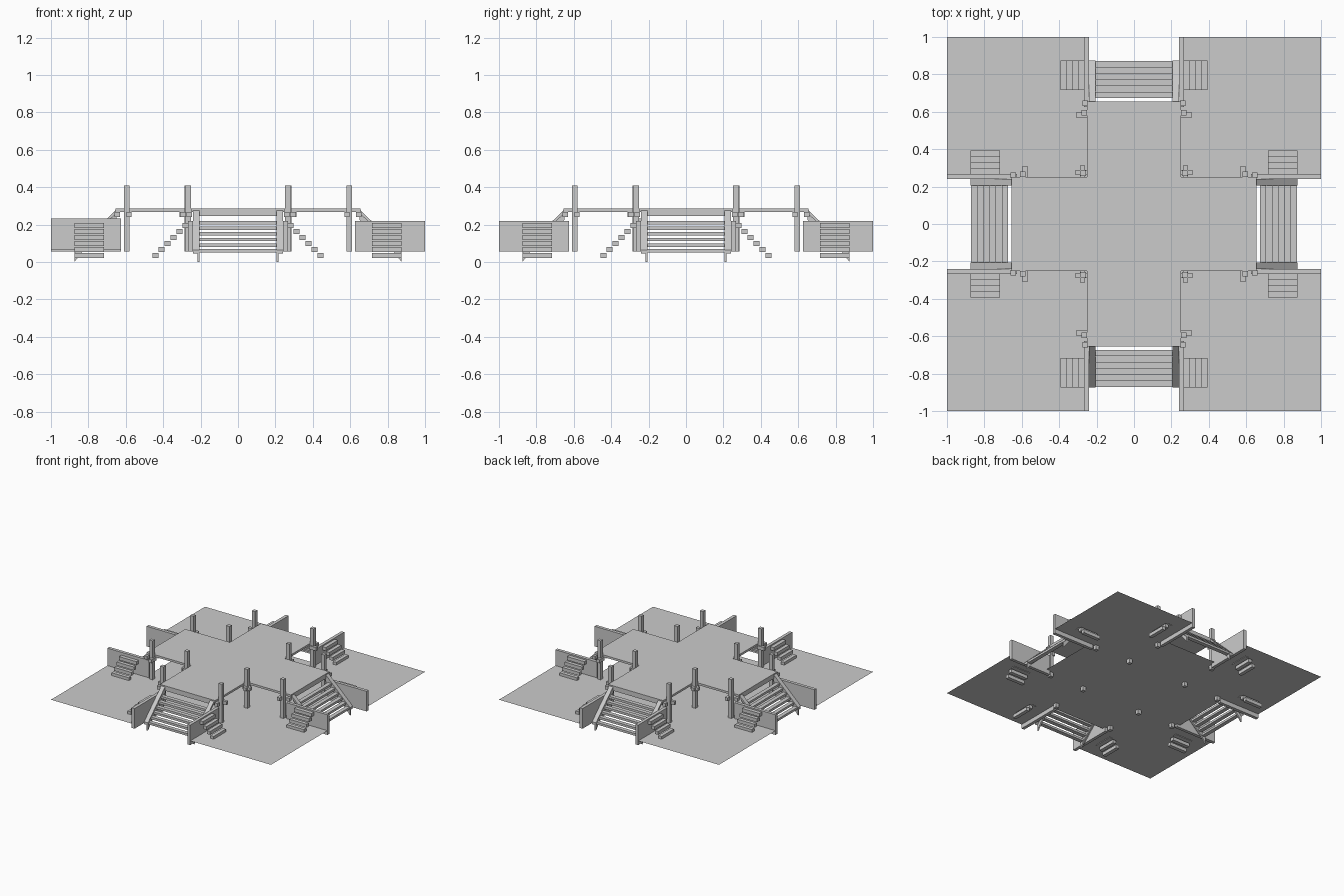
import bpy
import bmesh
import math
from mathutils import Matrix, Vector

cube = bpy.data.objects.get("Cube")
if cube:
    bpy.data.objects.remove(cube, do_unlink=True)

grey = bpy.data.materials.new("plain grey")
grey.use_nodes = True
GREY = (0.6, 0.6, 0.6, 1)
grey.diffuse_color = GREY
grey.node_tree.nodes["Principled BSDF"].inputs["Base Color"].default_value = GREY


def prism(bm, points, sweep, place=Matrix()):
    """Extrude a flat outline along a vector; a zero sweep leaves a sheet."""
    face = bm.faces.new([bm.verts.new(place @ Vector(p)) for p in points])
    if sweep is None:
        return
    moved = bmesh.ops.extrude_face_region(bm, geom=[face], use_keep_orig=True)
    verts = [g for g in moved["geom"] if isinstance(g, bmesh.types.BMVert)]
    offset = place.to_3x3() @ Vector(sweep)
    bmesh.ops.translate(bm, verts=verts, vec=offset)


def box(bm, x, y, z, place=Matrix()):
    outline = [(x[0], y[0], z[0]), (x[1], y[0], z[0]),
               (x[1], y[1], z[0]), (x[0], y[1], z[0])]
    prism(bm, outline, (0, 0, z[1] - z[0]), place)


def finish(bm, name, solid=True):
    if solid:
        bmesh.ops.recalc_face_normals(bm, faces=bm.faces)
    mesh = bpy.data.meshes.new(name)
    bm.to_mesh(mesh)
    bm.free()
    mesh.materials.append(grey)
    bpy.context.collection.objects.link(bpy.data.objects.new(name, mesh))


def turned(outline, z):
    """Repeat one quarter of an outline around the centre."""
    return [Matrix.Rotation(k * math.pi / 2, 4, 'Z') @ Vector((x, y, z))
            for k in range(4) for x, y in outline]


INNER, ARM, GROUND = 0.25, 0.655, 0.09

# Ground sheet with a notch for each staircase
bm = bmesh.new()
prism(bm, turned([(-0.24, -1), (-0.24, -ARM), (0.24, -ARM), (0.24, -1), (1, -1)], GROUND), None)
finish(bm, "ground", solid=False)

# Raised cross-shaped deck
bm = bmesh.new()
prism(bm, turned([(-INNER, -ARM), (INNER, -ARM), (INNER, -INNER)], 0.268), (0, 0, 0.017))
finish(bm, "deck")

arms = ["front", "left", "back", "right"]
for k, arm in enumerate(arms):
    turn = Matrix.Rotation(k * math.pi / 2, 4, 'Z')

    # Wide staircase with open treads below an edge beam
    bm = bmesh.new()
    box(bm, (-0.24, 0.24), (-ARM, -ARM + 0.02), (0.245, 0.284), turn)
    finish(bm, arm + "_edge_beam")
    bm = bmesh.new()
    for i in range(6):
        y, z = -0.69 - 0.033 * i, 0.21 - 0.03 * i
        box(bm, (-0.206, 0.206), (y - 0.0165, y + 0.0165), (z - 0.009, z + 0.009), turn)
    finish(bm, arm + "_treads")

    stringers, walls, steps = bmesh.new(), bmesh.new(), bmesh.new()
    posts, brackets = bmesh.new(), bmesh.new()
    for side in (-1, 1):
        place = turn @ Matrix.Diagonal((side, 1, 1, 1))

        # Sloping cap and side board with a pointed foot
        prism(stringers, [(0.205, -0.645, 0.285), (0.205, -0.875, 0.065),
                          (0.205, -0.875, 0.045), (0.205, -0.645, 0.265)], (0.035, 0, 0), place)
        prism(stringers, [(0.205, -0.65, 0.27), (0.205, -0.875, 0.06), (0.205, -0.875, 0),
                          (0.205, -0.835, 0.05), (0.205, -0.65, 0.225)], (0.012, 0, 0), place)

        # Side wall; one of them sits a little higher
        lift = 0.013 if (arm == "right" and side == 1) else 0
        box(walls, (0.24, 0.266), (-1, -0.625), (0.055 + lift, 0.22 + lift), place)

        # Small side steps going down from the wall
        for i in range(6):
            x, z = 0.281 + 0.032 * i, 0.195 - 0.032 * i
            box(steps, (x - 0.015, x + 0.015), (-0.875, -0.717), (z - 0.014, z + 0.014), place)

        # Tall outer post, its bracket and the block at the stair head
        box(posts, (0.25, 0.28), (-0.61, -0.58), (0.055, 0.41), place)
        box(brackets, (0.245, 0.31), (-0.595, -0.57), (0.24, 0.268), place)
        box(brackets, (0.247, 0.276), (-0.66, -0.632), (0.24, 0.268), place)

    # Tall post in the inner corner with crossed brackets
    box(posts, (0.257, 0.287), (-0.287, -0.257), (0.055, 0.41), turn)
    box(brackets, (0.245, 0.312), (-0.29, -0.262), (0.24, 0.266), turn)
    box(brackets, (0.262, 0.29), (-0.312, -0.245), (0.241, 0.267), turn)

    finish(stringers, arm + "_stringers")
    finish(walls, arm + "_walls")
    finish(steps, arm + "_side_steps")
    finish(posts, arm + "_posts")
    finish(brackets, arm + "_brackets")
